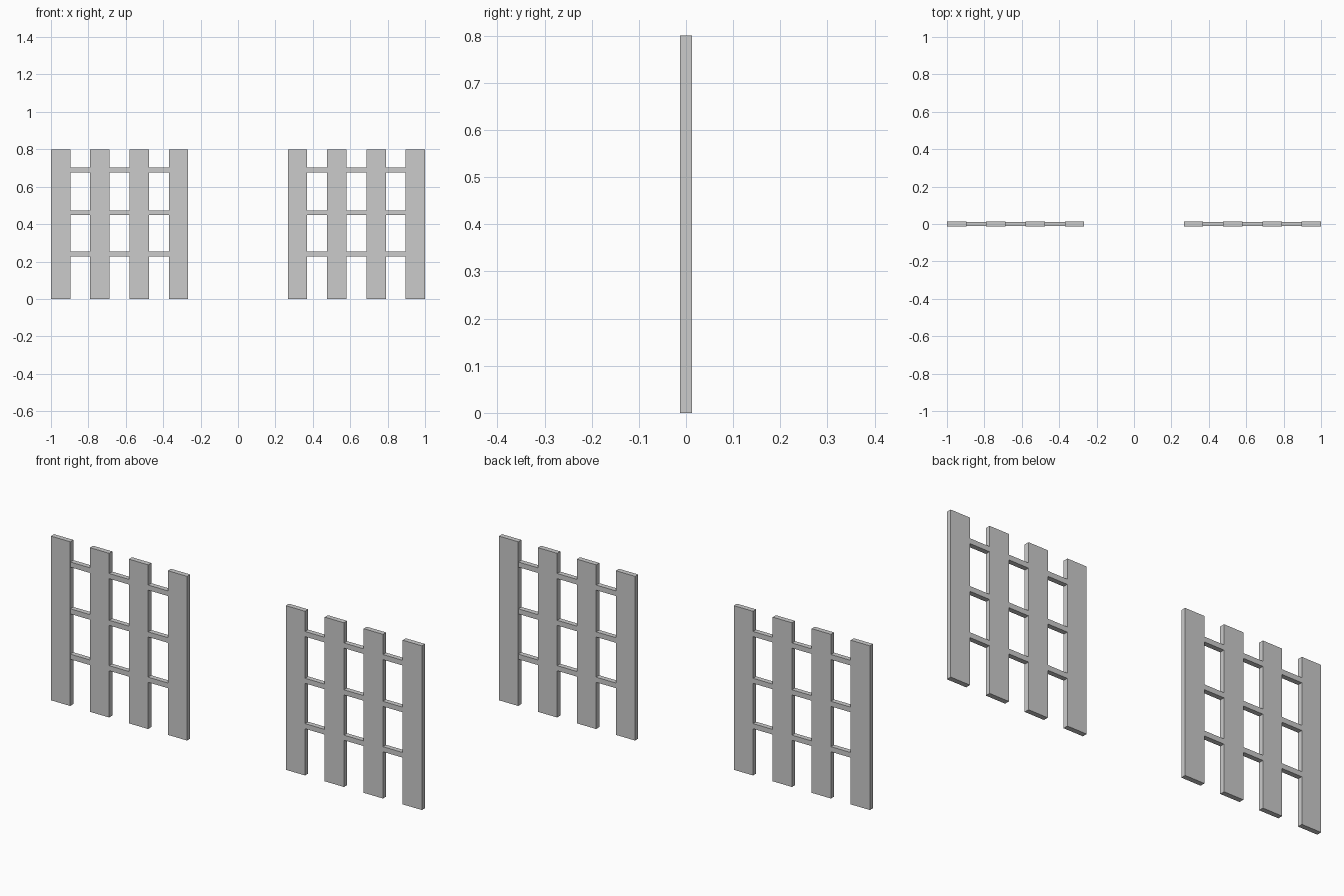
import bpy

if "Cube" in bpy.data.objects:
    bpy.data.objects.remove(bpy.data.objects["Cube"])

SLAT_W, SLAT_D, SLAT_H = 0.104, 0.0244, 0.80
RAIL_L, RAIL_D, RAIL_H = 0.67, 0.0240, 0.025
PITCH = 0.21
PANEL_X = 0.633            # centre of each fence panel
RAIL_Z = (0.24, 0.461, 0.689)


def box(name, size, loc):
    """Flat-shaded box with its real size baked into the mesh."""
    bpy.ops.mesh.primitive_cube_add(size=1, location=loc)
    ob = bpy.context.object
    ob.name = name
    ob.scale = size
    bpy.ops.object.transform_apply(location=False, rotation=False, scale=True)
    return ob


def fence_panel(side, cx):
    # four upright slats
    for i in range(4):
        x = cx + (i - 1.5) * PITCH
        box(f"{side}_slat_{i + 1}", (SLAT_W, SLAT_D, SLAT_H), (x, 0, SLAT_H / 2))
    # three rails running through the slats, ending inside the outer ones
    for i, z in enumerate(RAIL_Z):
        box(f"{side}_rail_{i + 1}", (RAIL_L, RAIL_D, RAIL_H), (cx, 0, z))


# two panels with a gateway gap between them
fence_panel("left", -PANEL_X)
fence_panel("right", PANEL_X)
